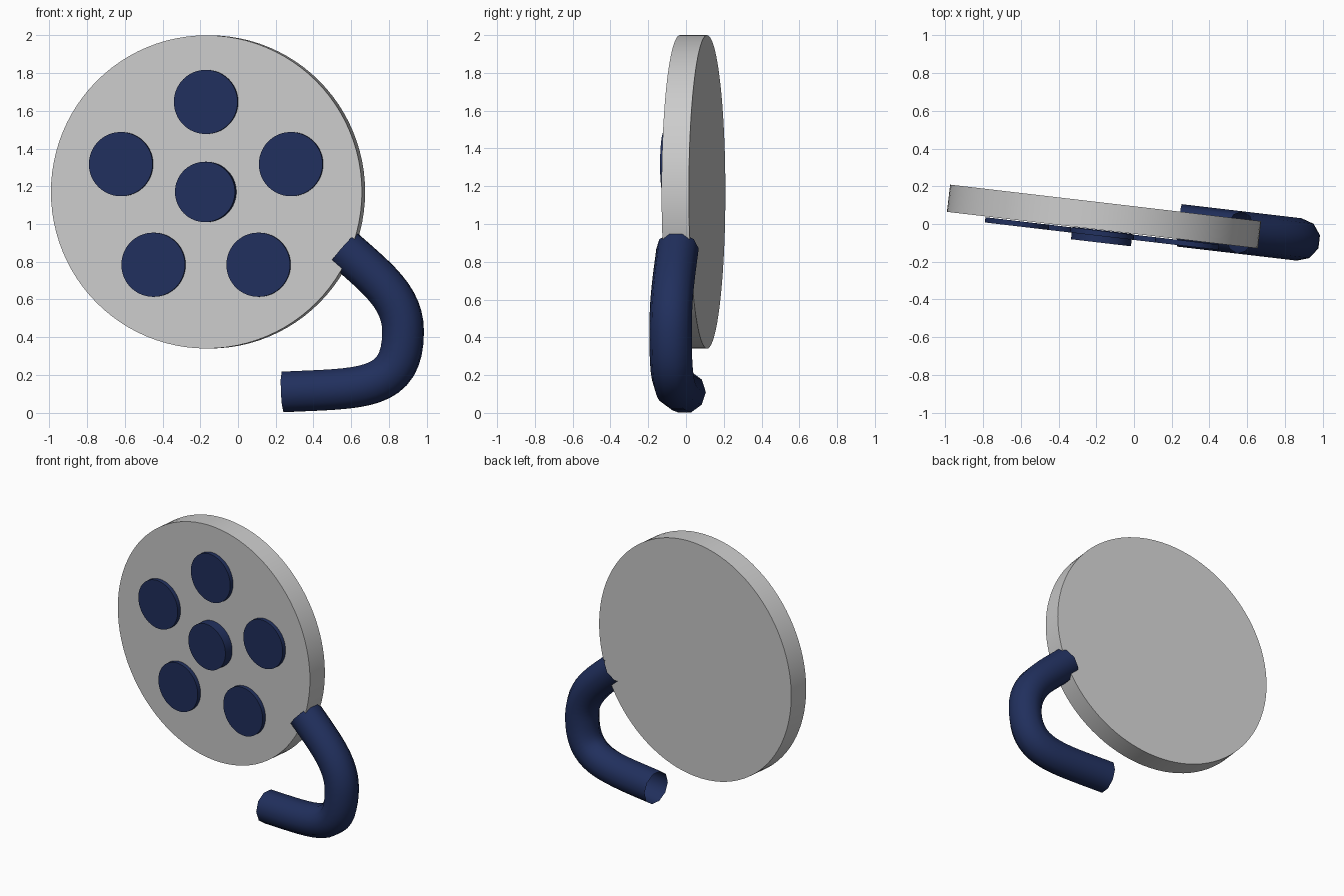
import bpy, bmesh, math
from mathutils import Matrix, Vector
from mathutils.geometry import interpolate_bezier

if "Cube" in bpy.data.objects:
    bpy.data.objects.remove(bpy.data.objects["Cube"])

# everything lies in one plane, turned slightly about the vertical
TURN = math.radians(-6.7)
FRAME = Matrix.Translation((0, 0.021, 0)) @ Matrix.Rotation(TURN, 4, 'Z')
CX, CZ, R = -0.16, 1.17, 0.83

navy = bpy.data.materials.new("navy")
navy.diffuse_color = (0.015, 0.029, 0.11, 1)
navy.use_nodes = True
navy.node_tree.nodes["Principled BSDF"].inputs["Base Color"].default_value = navy.diffuse_color


def finish(name, bm, mat=None):
    mesh = bpy.data.meshes.new(name)
    bm.to_mesh(mesh)
    bm.free()
    ob = bpy.data.objects.new(name, mesh)
    bpy.context.collection.objects.link(ob)
    ob.matrix_world = FRAME
    if mat:
        mesh.materials.append(mat)
    bpy.ops.object.select_all(action='DESELECT')
    ob.select_set(True)
    bpy.context.view_layer.objects.active = ob
    bpy.ops.object.shade_smooth_by_angle(angle=math.radians(40))
    return ob


def disc(name, x, z, radius, y_front, y_back, mat=None, segments=64):
    bm = bmesh.new()
    m = Matrix.Translation((x, (y_front + y_back) / 2, z)) @ Matrix.Rotation(math.pi / 2, 4, 'X')
    bmesh.ops.create_cone(bm, cap_ends=True, segments=segments, radius1=radius,
                          radius2=radius, depth=y_back - y_front, matrix=m)
    return finish(name, bm, mat)


# main round plate
disc("reel_plate", CX, CZ, R, -0.0725, 0.0725, segments=96)

# raised hub and five round spots
disc("hub", CX, CZ, 0.16, -0.14, -0.074, navy)
for i in range(5):
    a = math.pi / 2 + i * math.tau / 5
    disc(f"spot_{i + 1}", CX + 0.477 * math.cos(a), CZ + 0.477 * math.sin(a),
         0.17, -0.105, -0.077, navy)

# curved strip: open ten-sided tube swept along a path
k = 1 / math.cos(TURN)
p = [Vector((x * k, 0, z)) for x, z in
     [(0.56, 0.87), (0.74, 0.71), (0.875, 0.61), (0.875, 0.43),
      (0.875, 0.11), (0.66, 0.13), (0.24, 0.11)]]
path = interpolate_bezier(*p[:4], 13) + interpolate_bezier(p[3], p[4], p[5], p[6], 17)[1:]
bm = bmesh.new()
rings = []
SIDES, TUBE_R = 10, 0.113
for i, c in enumerate(path):
    t = (path[min(i + 1, len(path) - 1)] - path[max(i - 1, 0)]).normalized()
    side = Vector((-t.z, 0, t.x))
    rings.append([bm.verts.new(c + TUBE_R * (math.cos(j * math.tau / SIDES) * Vector((0, 1, 0))
                                             + math.sin(j * math.tau / SIDES) * side))
                  for j in range(SIDES)])
for a, b in zip(rings, rings[1:]):
    for j in range(SIDES):
        n = (j + 1) % SIDES
        bm.faces.new((a[j], a[n], b[n], b[j]))
bmesh.ops.recalc_face_normals(bm, faces=bm.faces)
finish("curved_tail", bm, navy)
